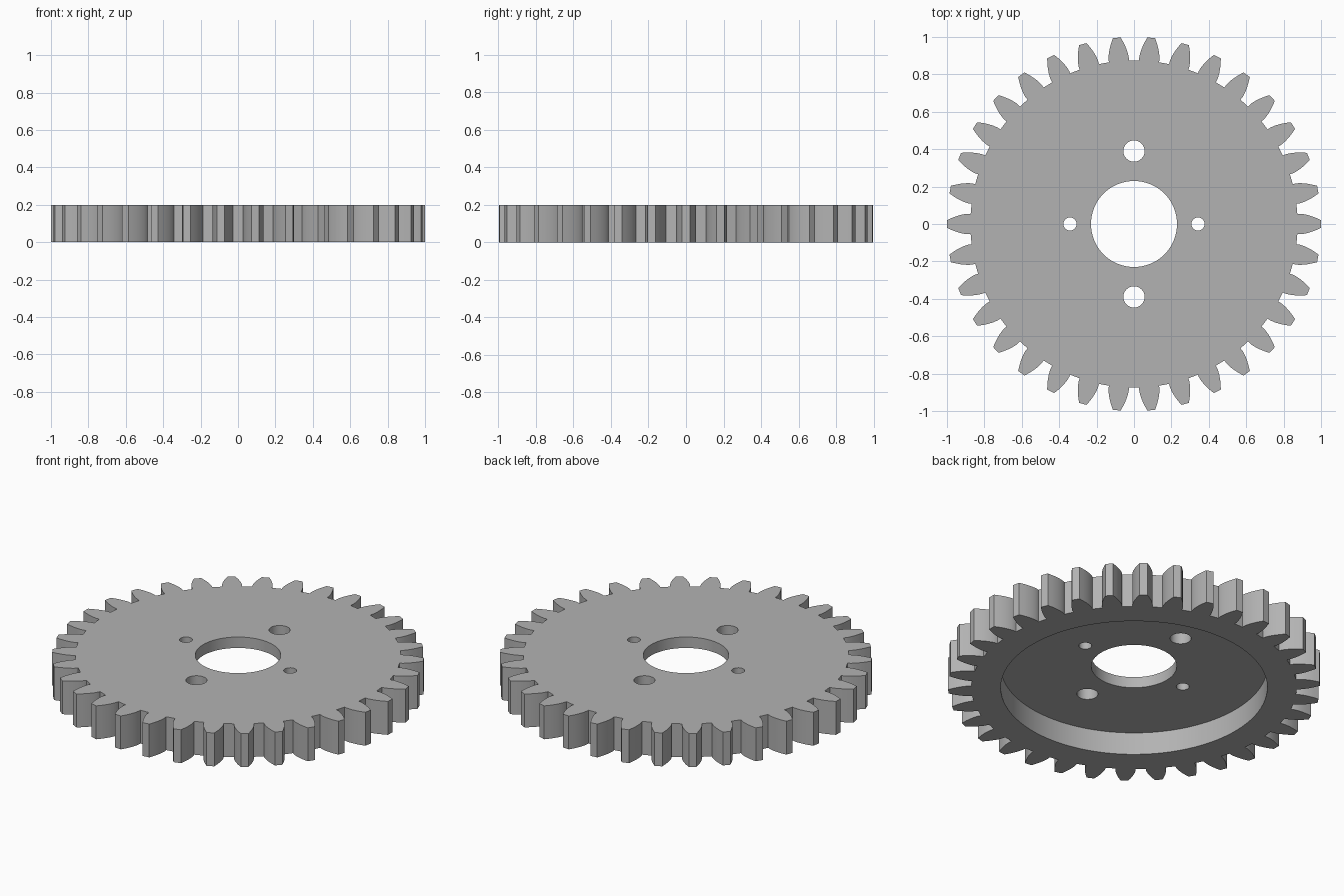
import bpy
import bmesh
from math import acos, cos, sin, tan, pi, radians, sqrt

cube = bpy.data.objects.get("Cube")
if cube:
    bpy.data.objects.remove(cube, do_unlink=True)

TEETH = 34
THICK = 0.198
FLOOR = 0.065              # web left above the underside recess
TIP = 1.0
MODULE = 2 * TIP / (TEETH + 2)
PITCH = MODULE * TEETH / 2
ROOT = PITCH - 1.25 * MODULE
PRESSURE = radians(20)
BASE = PITCH * cos(PRESSURE)
STEPS = 6

# Plain grey metal
grey = bpy.data.materials.new("grey metal")
grey.use_nodes = True
colour = (0.45, 0.45, 0.45, 1)
grey.diffuse_color = colour
grey.node_tree.nodes["Principled BSDF"].inputs["Base Color"].default_value = colour


def half_angle(r):
    """Half the angular width of an involute tooth at radius r."""
    a = acos(min(1, BASE / r))
    return pi / (2 * TEETH) + tan(PRESSURE) - PRESSURE - (tan(a) - a)


def prism(name, points, z0, z1):
    """Extrude a closed flat outline from z0 to z1."""
    bm = bmesh.new()
    face = bm.faces.new([bm.verts.new((x, y, z0)) for x, y in points])
    ext = bmesh.ops.extrude_face_region(bm, geom=[face])
    top = [v for v in ext["geom"] if isinstance(v, bmesh.types.BMVert)]
    bmesh.ops.translate(bm, verts=top, vec=(0, 0, z1 - z0))
    bmesh.ops.recalc_face_normals(bm, faces=bm.faces)
    mesh = bpy.data.meshes.new(name)
    bm.to_mesh(mesh)
    bm.free()
    mesh.materials.append(grey)
    ob = bpy.data.objects.new(name, mesh)
    bpy.context.collection.objects.link(ob)
    return ob


def circle(x, y, r, n):
    return [(x + r * cos(2 * pi * i / n), y + r * sin(2 * pi * i / n)) for i in range(n)]


# Tooth flank as (radius, half angle), root to tip
flank = [(ROOT, half_angle(BASE))]
for i in range(STEPS + 1):
    r = BASE + (TIP - BASE) * (i / STEPS) ** 1.5
    flank.append((r, half_angle(r)))

# Toothed wheel
outline = []
for t in range(TEETH):
    mid = 2 * pi * t / TEETH
    side = [(r, mid - a) for r, a in flank]
    side += [(r, mid + a) for r, a in reversed(flank)]
    outline += [(r * cos(a), r * sin(a)) for r, a in side]
gear = prism("gear_wheel", outline, 0, THICK)

# Underside recess, centre bore and two pairs of bolt holes
cuts = [prism("recess_cutter", circle(0, 0, 0.717, 96), -0.1, THICK - FLOOR)]
holes = [(0, 0, 0.23, 72), (0, 0.39, 0.057, 32), (0, -0.39, 0.057, 32),
         (0.342, 0, 0.035, 24), (-0.342, 0, 0.035, 24)]
for x, y, r, n in holes:
    cuts.append(prism("hole_cutter", circle(x, y, r, n), -0.2, THICK + 0.1))

bpy.ops.object.select_all(action="DESELECT")
gear.select_set(True)
bpy.context.view_layer.objects.active = gear
for cutter in cuts:
    mod = gear.modifiers.new("cut", "BOOLEAN")
    mod.operation = "DIFFERENCE"
    mod.solver = "EXACT"
    mod.object = cutter
    bpy.ops.object.modifier_apply(modifier=mod.name)
    bpy.data.objects.remove(cutter, do_unlink=True)

bpy.ops.object.shade_smooth_by_angle(angle=radians(30))
